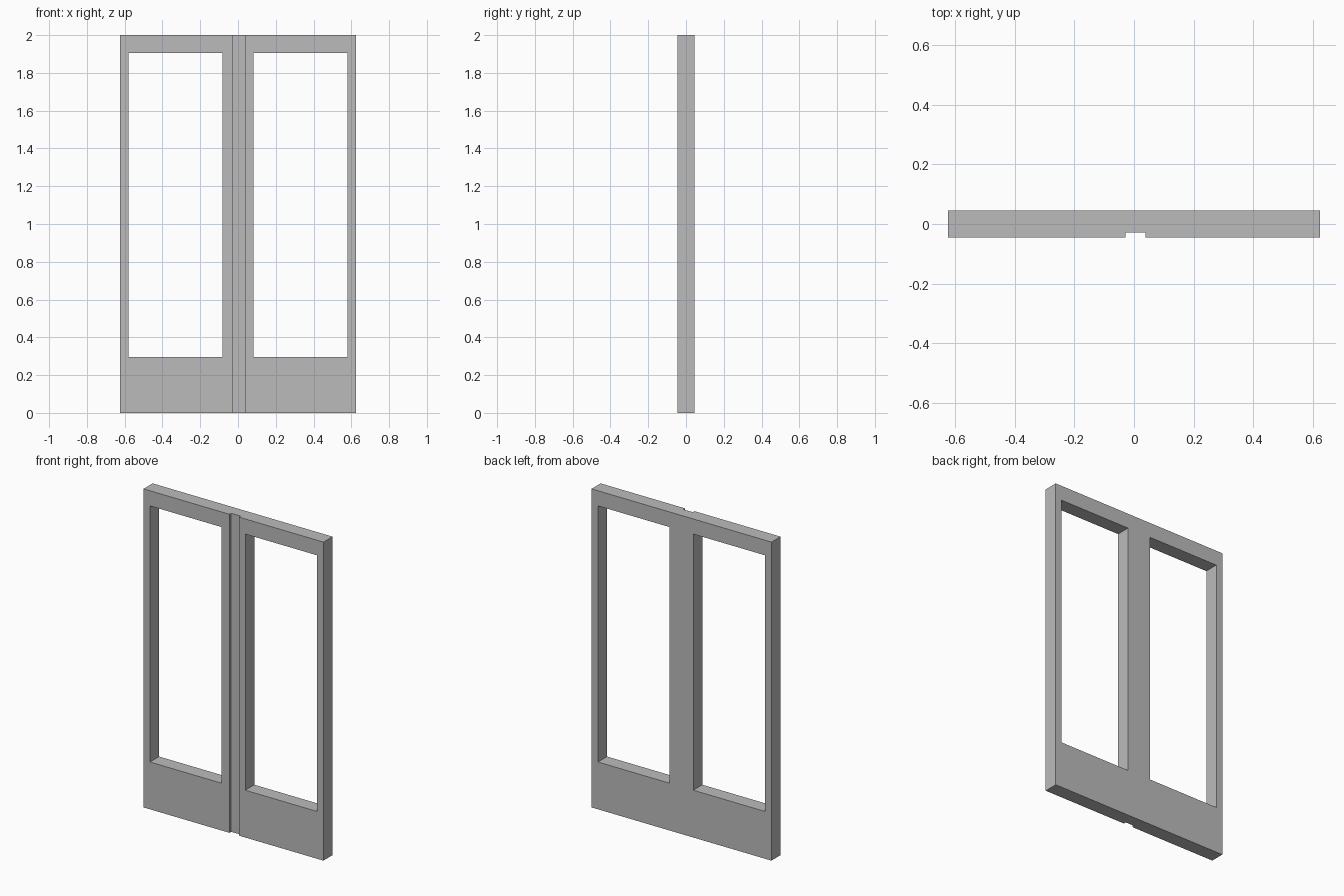
import bpy
import bmesh
from mathutils import Matrix, Vector

if "Cube" in bpy.data.objects:
    bpy.data.objects.remove(bpy.data.objects["Cube"], do_unlink=True)

WIDTH, DEPTH, HEIGHT = 1.25, 0.09, 2.0
WINDOW_INNER, WINDOW_OUTER = 0.082, 0.58
WINDOW_BOTTOM, WINDOW_TOP = 0.297, 1.905
GROOVE_LEFT, GROOVE_RIGHT, GROOVE_Y = -0.028, 0.038, -0.028

# Single grey material
grey = bpy.data.materials.new("plain_grey")
grey.use_nodes = True
colour = (0.5, 0.5, 0.5, 1)
grey.diffuse_color = colour
grey.node_tree.nodes["Principled BSDF"].inputs["Base Color"].default_value = colour


def box(name, low, high):
    """Axis-aligned box between two corners."""
    low, high = Vector(low), Vector(high)
    bm = bmesh.new()
    place = Matrix.Translation((low + high) / 2) @ Matrix.Diagonal((*(high - low), 1))
    bmesh.ops.create_cube(bm, size=1, matrix=place)
    mesh = bpy.data.meshes.new(name)
    bm.to_mesh(mesh)
    bm.free()
    mesh.materials.append(grey)
    obj = bpy.data.objects.new(name, mesh)
    bpy.context.collection.objects.link(obj)
    return obj


def cut(target, low, high):
    """Subtract a box from the target, then discard the cutter."""
    cutter = box("cutter", low, high)
    cutter.hide_render = True
    mod = target.modifiers.new("cut", "BOOLEAN")
    mod.operation, mod.solver, mod.object = "DIFFERENCE", "EXACT", cutter
    bpy.context.view_layer.objects.active = target
    bpy.ops.object.modifier_apply(modifier=mod.name)
    bpy.data.objects.remove(cutter, do_unlink=True)


# Double door slab
frame = box("double_door_frame", (-WIDTH / 2, -DEPTH / 2, 0), (WIDTH / 2, DEPTH / 2, HEIGHT))

# Mirrored window openings
for side in (-1, 1):
    x_low, x_high = sorted((side * WINDOW_INNER, side * WINDOW_OUTER))
    cut(frame, (x_low, -DEPTH, WINDOW_BOTTOM), (x_high, DEPTH, WINDOW_TOP))

# Full-height groove between the two leaves, on the front only
cut(frame, (GROOVE_LEFT, -DEPTH, -1), (GROOVE_RIGHT, GROOVE_Y, HEIGHT + 1))
